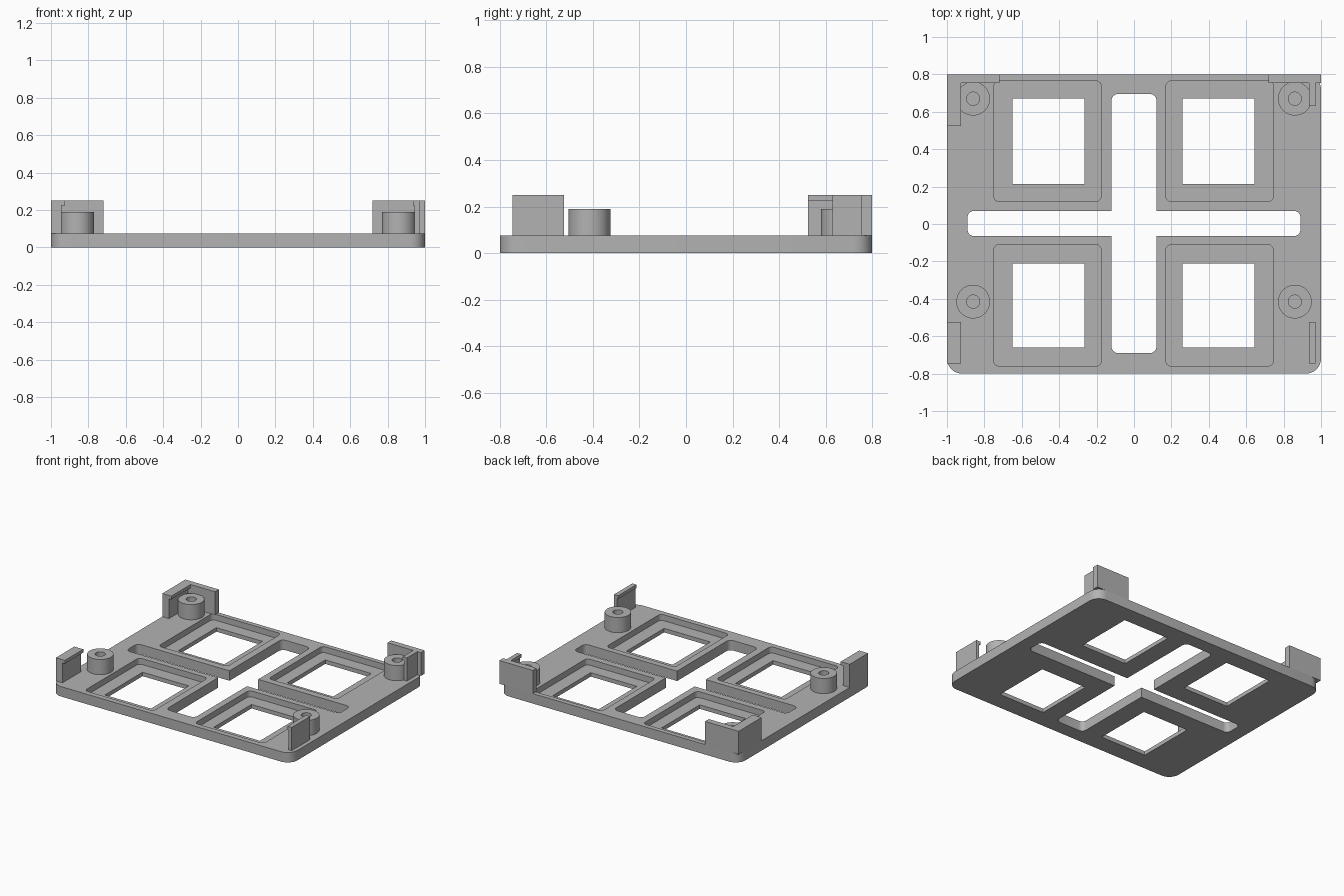
import bpy
import bmesh
from math import cos, sin, pi, radians

cube = bpy.data.objects.get("Cube")
if cube:
    bpy.data.objects.remove(cube)

grey = bpy.data.materials.new("plain grey")
grey.use_nodes = True
colour = (0.45, 0.45, 0.45, 1)
grey.diffuse_color = colour
grey.node_tree.nodes["Principled BSDF"].inputs["Base Color"].default_value = colour

PLATE, TOP = 0.075, 0.25


def prism(name, outline, low, high, place=lambda u, v, w: (u, v, w)):
    """Extrude a closed 2D outline between two levels."""
    bm = bmesh.new()
    face = bm.faces.new([bm.verts.new(place(u, v, low)) for u, v in outline])
    start = [v.co.copy() for v in face.verts]
    ring = bmesh.ops.extrude_face_region(bm, geom=[face])["geom"]
    moved = [g for g in ring if isinstance(g, bmesh.types.BMVert)]
    u, v = outline[0]
    shift = [b - a for a, b in zip(place(u, v, low), place(u, v, high))]
    bmesh.ops.translate(bm, verts=moved, vec=shift)
    bmesh.ops.recalc_face_normals(bm, faces=bm.faces)
    mesh = bpy.data.meshes.new(name)
    bm.to_mesh(mesh)
    bm.free()
    mesh.materials.append(grey)
    obj = bpy.data.objects.new(name, mesh)
    bpy.context.collection.objects.link(obj)
    return obj


def rounded(x0, x1, y0, y1, r=0, steps=6):
    """Rectangle outline with optional round corners."""
    if not r:
        return [(x0, y0), (x1, y0), (x1, y1), (x0, y1)]
    corners = [(x1 - r, y1 - r), (x0 + r, y1 - r), (x0 + r, y0 + r), (x1 - r, y0 + r)]
    return [(cx + r * cos(a), cy + r * sin(a))
            for q, (cx, cy) in enumerate(corners)
            for a in [(q + i / steps) * pi / 2 for i in range(steps + 1)]]


def circle(cx, cy, r, count=48):
    return [(cx + r * cos(2 * pi * i / count), cy + r * sin(2 * pi * i / count))
            for i in range(count)]


def cut(target, outline, low, high):
    """Subtract a prism and remove the cutter afterwards."""
    cutter = prism("cutter", outline, low, high)
    cutter.hide_render = True
    mod = target.modifiers.new("cut", "BOOLEAN")
    mod.operation, mod.solver, mod.object = "DIFFERENCE", "EXACT", cutter
    bpy.context.view_layer.objects.active = target
    bpy.ops.object.modifier_apply(modifier=mod.name)
    bpy.data.objects.remove(cutter)


def smooth(obj):
    bpy.ops.object.select_all(action="DESELECT")
    obj.select_set(True)
    bpy.context.view_layer.objects.active = obj
    bpy.ops.object.shade_smooth_by_angle(angle=radians(30))


# Base plate with a cross-shaped slot
plate = prism("base_plate", rounded(-1, 1, -0.8, 0.8, 0.08), 0, PLATE)
cut(plate, rounded(-0.12, 0.12, -0.69, 0.695, 0.035), -0.1, 0.2)
cut(plate, rounded(-0.89, 0.89, -0.065, 0.07, 0.035), -0.1, 0.2)

# Four recessed windows
for px, hx in (((-0.75, -0.175), (-0.65, -0.265)), ((0.17, 0.745), (0.26, 0.645))):
    for py, hy in (((0.12, 0.765), (0.215, 0.67)), ((-0.76, -0.11), (-0.66, -0.21))):
        cut(plate, rounded(*px, *py, 0.03), 0.03, 0.2)
        cut(plate, rounded(*hx, *hy), -0.1, 0.2)
smooth(plate)

# Hollow screw posts
for side, x in (("right", -0.86), ("left", 0.86)):
    for end, y in (("front", -0.415), ("back", 0.67)):
        post = prism(f"{end}_{side}_post", circle(x, y, 0.09), PLATE, 0.19)
        cut(post, circle(x, y, 0.035), 0, 0.3)
        smooth(post)


# Clip walls with an inward lip along the top
def clip(name, outer, inner, lip, y0, y1):
    profile = [(outer, PLATE), (inner, PLATE), (inner, 0.225),
               (lip, 0.225), (lip, TOP), (outer, TOP)]
    return prism(name, profile, y0, y1, lambda u, v, w: (u, w, v))


clip("front_right_clip", -1, -0.945, -0.925, -0.745, -0.525)
clip("front_left_clip", 0.97, 0.945, 0.935, -0.745, -0.525)
clip("back_right_clip", -1, -0.945, -0.925, 0.525, 0.755)
clip("back_left_clip", 0.97, 0.945, 0.935, 0.63, 0.755)

# Back corner walls
prism("back_right_wall", rounded(-1, -0.72, 0.755, 0.8), PLATE, TOP)
prism("back_left_wall", rounded(0.72, 1, 0.755, 0.8), PLATE, TOP)
